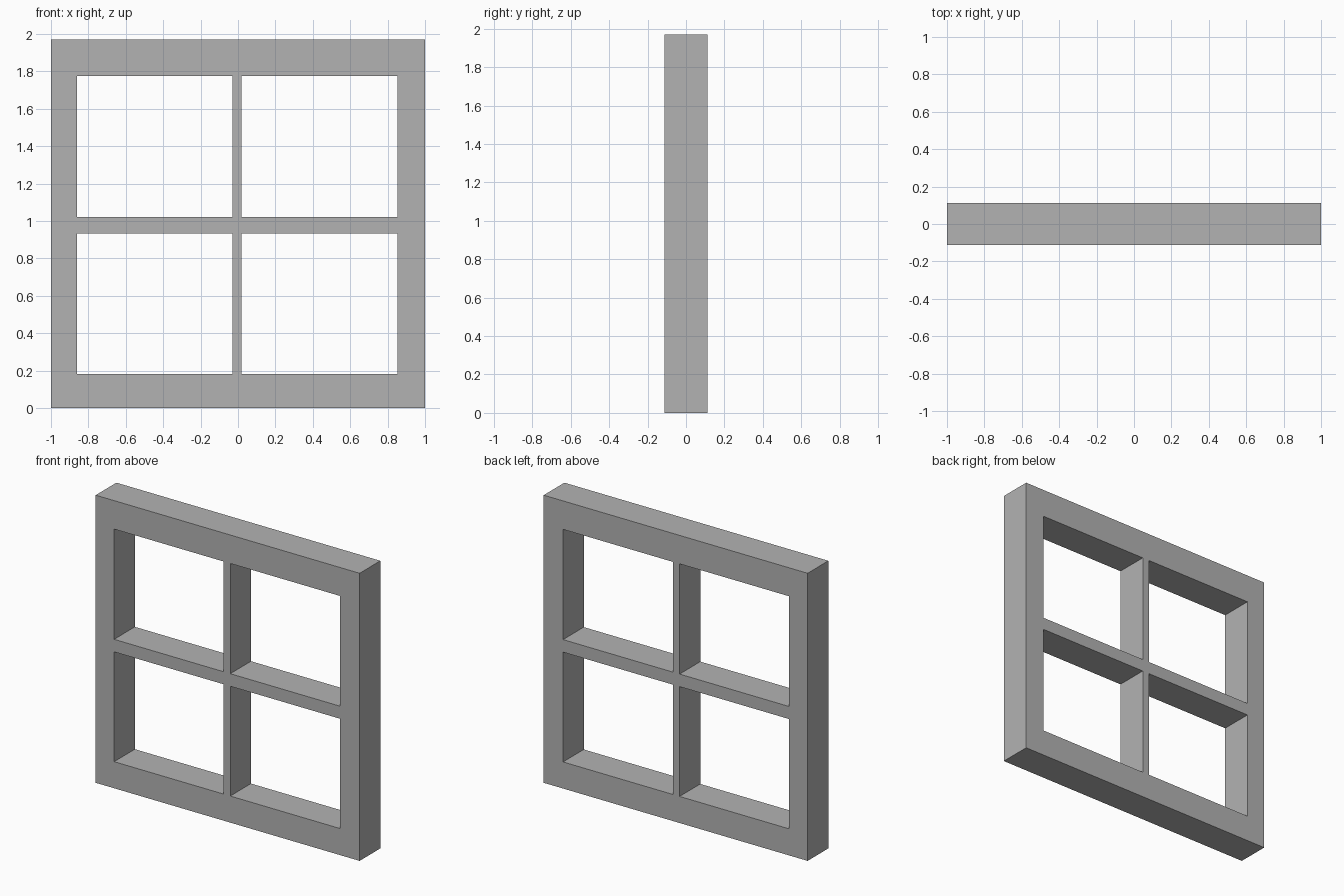
import bpy
import bmesh
import math

cube = bpy.data.objects.get("Cube")
if cube:
    bpy.data.objects.remove(cube, do_unlink=True)

DEPTH = 0.224
# Edges of stiles, panes and glazing bars across the width and up the height
XS = [-1.0, -0.86, -0.03, 0.02, 0.853, 1.0]
ZS = [0.0, 0.182, 0.934, 1.02, 1.775, 1.97]

# Grey paint
paint = bpy.data.materials.new("grey_paint")
paint.use_nodes = True
grey = (0.45, 0.45, 0.45, 1.0)
paint.diffuse_color = grey
paint.node_tree.nodes["Principled BSDF"].inputs["Base Color"].default_value = grey

# Front face of the frame: a grid of cells with the four panes left open
bm = bmesh.new()
grid = [[bm.verts.new((x, -DEPTH / 2, z)) for z in ZS] for x in XS]
for i in range(len(XS) - 1):
    for j in range(len(ZS) - 1):
        if i % 2 and j % 2:
            continue
        bm.faces.new((grid[i][j], grid[i + 1][j], grid[i + 1][j + 1], grid[i][j + 1]))

# Extrude to full depth, keeping the front face, then merge coplanar faces
result = bmesh.ops.extrude_face_region(bm, geom=bm.faces[:], use_keep_orig=True)
moved = [v for v in result["geom"] if isinstance(v, bmesh.types.BMVert)]
bmesh.ops.translate(bm, verts=moved, vec=(0, DEPTH, 0))
bmesh.ops.recalc_face_normals(bm, faces=bm.faces[:])
bmesh.ops.dissolve_limit(bm, angle_limit=math.radians(1),
                         verts=bm.verts[:], edges=bm.edges[:])

mesh = bpy.data.meshes.new("window_frame")
bm.to_mesh(mesh)
bm.free()
mesh.materials.append(paint)
frame = bpy.data.objects.new("window_frame", mesh)
bpy.context.collection.objects.link(frame)
